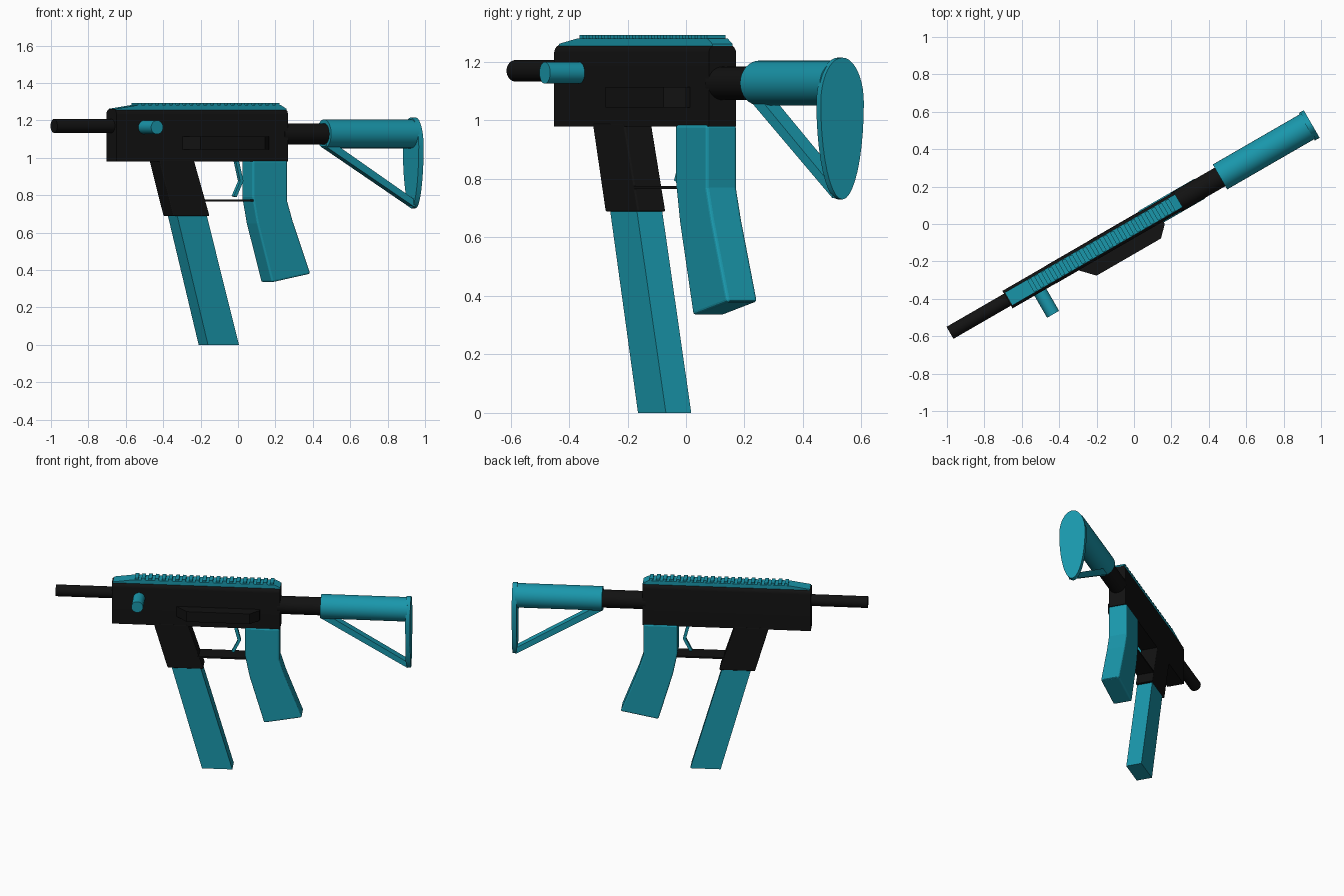
import bpy, bmesh
from math import radians, cos, sin, pi
from mathutils import Matrix, Vector

if "Cube" in bpy.data.objects:
    bpy.data.objects.remove(bpy.data.objects["Cube"])

# Local frame: x along the barrel, y across, z up; whole model is turned 30 degrees
PLACE = Matrix.Rotation(radians(30), 4, 'Z') @ Matrix.Translation((0, -0.012, 0))


def material(name, color):
    m = bpy.data.materials.new(name)
    m.diffuse_color = color
    m.use_nodes = True
    m.node_tree.nodes["Principled BSDF"].inputs["Base Color"].default_value = m.diffuse_color
    return m


TEAL = material("teal", (0.01, 0.31, 0.41, 1))
BLACK = material("black", (0.006, 0.006, 0.006, 1))


def finish(name, bm, mat, bevel=0, smooth=False):
    bmesh.ops.recalc_face_normals(bm, faces=bm.faces)
    me = bpy.data.meshes.new(name)
    bm.to_mesh(me)
    bm.free()
    ob = bpy.data.objects.new(name, me)
    bpy.context.collection.objects.link(ob)
    me.materials.append(mat)
    ob.matrix_world = PLACE
    if bevel:
        b = ob.modifiers.new("bevel", 'BEVEL')
        b.width, b.segments, b.angle_limit = bevel, 3, radians(40)
    if smooth:
        bpy.ops.object.select_all(action='DESELECT')
        ob.select_set(True)
        bpy.context.view_layer.objects.active = ob
        bpy.ops.object.shade_smooth_by_angle(angle=radians(35))
    return ob


def add_prism(bm, points, direction):
    face = bm.faces.new([bm.verts.new(p) for p in points])
    new = bmesh.ops.extrude_face_region(bm, geom=[face])["geom"]
    verts = [g for g in new if isinstance(g, bmesh.types.BMVert)]
    bmesh.ops.translate(bm, verts=verts, vec=Vector(direction))


def side_part(name, profile, half, mat, bevel=0):
    """Side profile (x, z) extruded symmetrically across the gun."""
    bm = bmesh.new()
    add_prism(bm, [(x, -half, z) for x, z in profile], (0, 2 * half, 0))
    return finish(name, bm, mat, bevel)


def section_part(name, section, x0, x1, mat, smooth=True):
    """Cross-section (y, z) extruded along the gun."""
    bm = bmesh.new()
    add_prism(bm, [(x0, y, z) for y, z in section], (x1 - x0, 0, 0))
    return finish(name, bm, mat, smooth=smooth)


def circle(r, z, n=32):
    return [(r * cos(2 * pi * i / n), z + r * sin(2 * pi * i / n)) for i in range(n)]


# Receiver with rounded top edges
W, R = 0.054, 0.03
arc = [(W - R + R * cos(a), 1.23 + R * sin(a)) for a in [i * pi / 12 for i in range(7)]]
section = [(-W, 0.98), (W, 0.98)] + arc + [(-y, z) for y, z in reversed(arc)]
section_part("receiver", section, -0.788, 0.27, BLACK)

# Barrel, rear tube and stock tube
section_part("barrel", circle(0.037, 1.17), -1.143, -0.77, BLACK)
section_part("rear_tube", circle(0.057, 1.127), 0.25, 0.58, BLACK)
section_part("stock_tube", circle(0.077, 1.128), 0.524, 1.07, TEAL)

# Egg-shaped butt plate
plate = []
for i in range(40):
    a = 2 * pi * i / 40
    plate.append((0.085 * cos(a), 1.06 + (0.155 if sin(a) > 0 else 0.33) * sin(a)))
section_part("butt_plate", plate, 1.06, 1.09, TEAL)

# Diagonal stock strut
side_part("stock_strut", [(0.52, 1.095), (0.52, 1.06), (1.07, 0.735), (1.07, 0.775), (0.575, 1.075)],
          0.028, TEAL)

# Top rail with cross teeth
side_part("top_rail", [(-0.78, 1.255), (-0.78, 1.262), (-0.65, 1.281), (0.235, 1.281),
                       (0.27, 1.262), (0.27, 1.255)], 0.04, TEAL)
bm = bmesh.new()
for i in range(21):
    x = -0.645 + i * 0.0425
    add_prism(bm, [(x, -0.036, 1.275), (x + 0.023, -0.036, 1.275),
                   (x + 0.023, -0.036, 1.293), (x, -0.036, 1.293)], (0, 0.072, 0))
finish("rail_teeth", bm, TEAL)

# Port cover bulging from the front side
bm = bmesh.new()
add_prism(bm, [(-0.385, -0.05, 1.045), (-0.311, -0.127, 1.045), (0.086, -0.127, 1.045),
               (0.143, -0.07, 1.045), (0.143, -0.05, 1.045)], (0, 0, 0.07))
finish("port_cover", bm, BLACK)

# Charging handle
bm = bmesh.new()
add_prism(bm, [(-0.616 + x, -0.19, z) for x, z in circle(0.037, 1.163)], (0, 0.15, 0))
finish("charging_handle", bm, TEAL, smooth=True)

# Magazine well and magazine
side_part("magazine_well", [(-0.525, 0.99), (-0.437, 0.688), (-0.212, 0.688), (-0.31, 0.99)],
          0.055, BLACK, 0.006)
side_part("magazine", [(-0.422, 0.73), (-0.221, 0), (-0.03, 0), (-0.24, 0.73)], 0.05, TEAL)

# Pistol grip
side_part("grip", [(0.05, 0.985), (0.05, 0.79), (0.078, 0.65), (0.17, 0.334), (0.408, 0.38),
                   (0.30, 0.66), (0.265, 0.77), (0.265, 0.985)], 0.06, TEAL, 0.01)

# Trigger guard and trigger
side_part("trigger_guard", [(-0.25, 0.765), (0.06, 0.765), (0.06, 0.776), (-0.25, 0.776)], 0.056, BLACK)
side_part("trigger", [(-0.028, 0.985), (0.0, 0.875), (-0.04, 0.795), (-0.022, 0.79), (0.02, 0.875),
                      (-0.008, 0.985)], 0.012, TEAL)
